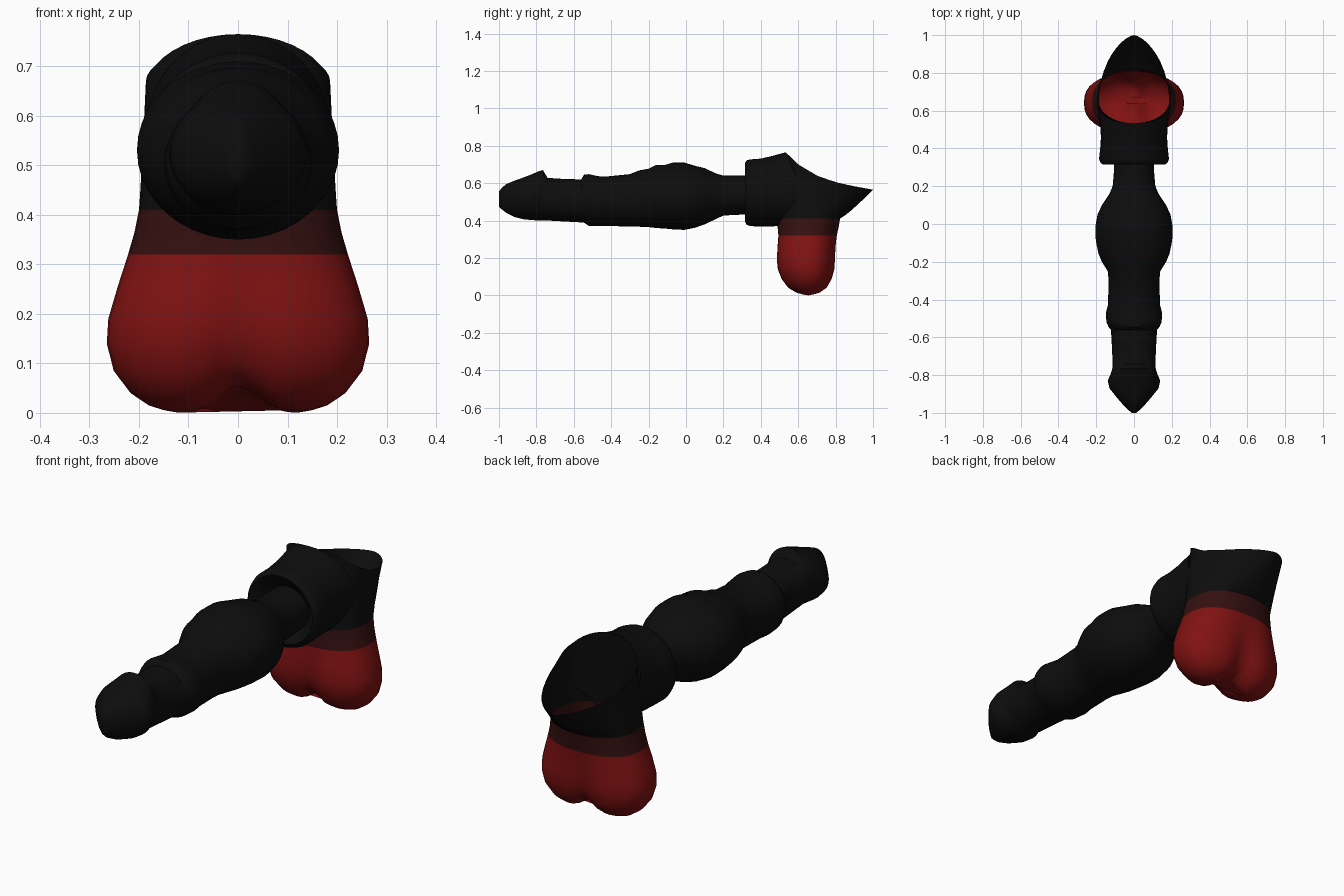
import bpy, bmesh, math

if "Cube" in bpy.data.objects:
    bpy.data.objects.remove(bpy.data.objects["Cube"])

N = 40  # points around each ring


def material(name, rgb):
    m = bpy.data.materials.new(name)
    m.diffuse_color = (*rgb, 1)
    m.use_nodes = True
    m.node_tree.nodes["Principled BSDF"].inputs["Base Color"].default_value = m.diffuse_color
    return m


BLACK = material("soft black", (0.004, 0.004, 0.004))
MAROON = material("dark maroon", (0.035, 0.005, 0.005))
RED = material("deep red", (0.22, 0.006, 0.006))


def spow(v, p):
    return math.copysign(abs(v) ** p, v)


def loft(name, rings, mats, cap_start=False, cap_end=False, rule=None):
    """Skin a list of closed rings into one smooth object."""
    bm = bmesh.new()
    rows = [[bm.verts.new(p) for p in ring] for ring in rings]
    for a, b in zip(rows, rows[1:]):
        for i in range(N):
            j = (i + 1) % N
            bm.faces.new((a[i], a[j], b[j], b[i]))
    if cap_start:
        bm.faces.new(rows[0])
    if cap_end:
        bm.faces.new(rows[-1])
    bmesh.ops.recalc_face_normals(bm, faces=bm.faces[:])
    for f in bm.faces:
        f.smooth = True
        if rule:
            f.material_index = rule(f.calc_center_median())
    me = bpy.data.meshes.new(name)
    bm.to_mesh(me)
    bm.free()
    for m in mats:
        me.materials.append(m)
    ob = bpy.data.objects.new(name, me)
    bpy.context.collection.objects.link(ob)
    bpy.context.view_layer.objects.active = ob
    ob.select_set(True)
    bpy.ops.object.shade_smooth_by_angle(angle=math.radians(50))
    ob.select_set(False)
    return ob


ANGLES = [2 * math.pi * i / N for i in range(N)]


def y_ring(y, w, lo, hi):
    """Ellipse facing along y, from height lo to hi."""
    c, h = (lo + hi) / 2, (hi - lo) / 2
    return [(w * math.cos(a), y, c + h * math.sin(a)) for a in ANGLES]


# Shaft: y, half width, bottom, top
shaft = [
    (-1.0, .012, .475, .555), (-.985, .03, .46, .575), (-.96, .055, .44, .595),
    (-.92, .09, .42, .612), (-.87, .13, .407, .63), (-.83, .139, .403, .645),
    (-.79, .122, .40, .662), (-.765, .115, .40, .67), (-.74, .113, .40, .628),
    (-.65, .117, .395, .622), (-.56, .122, .39, .62), (-.545, .135, .388, .645),
    (-.52, .146, .372, .648), (-.47, .149, .37, .637), (-.43, .138, .37, .635),
    (-.30, .134, .369, .648), (-.25, .139, .367, .668), (-.20, .17, .365, .677),
    (-.16, .187, .36, .697), (-.11, .198, .357, .698), (-.07, .204, .353, .71),
    (-.01, .204, .35, .71), (.05, .193, .362, .692), (.10, .17, .38, .68),
    (.16, .13, .408, .652), (.20, .113, .427, .64), (.27, .107, .43, .64),
    (.36, .107, .436, .64), (.50, .10, .44, .64),
]
loft("shaft", [y_ring(*r) for r in shaft], [BLACK], True, True)

# Collar: rolled front lip, then a tube running back to the open cup
collar = [
    (.37, .105, .44, .64), (.345, .125, .425, .67), (.322, .15, .41, .695),
    (.315, .165, .395, .708), (.325, .178, .377, .722), (.345, .185, .37, .727),
    (.40, .179, .368, .731), (.46, .175, .368, .745),
]
rings = [y_ring(*r) for r in collar]
rings.append([])
for a in ANGLES:
    s = math.sin(a)
    y = .533 + .085 * (1 - s) if s > 0 else .505 + .113 * (1 + s)
    rings[-1].append((.186 * math.cos(a), y, .568 + (.197 if s > 0 else .195) * s))
loft("collar", rings, [BLACK])


# Cup: open shell rising from the pouch to a sloping pointed rim
def rim_height(y):
    pts = [(.5, .79), (.533, .765), (.6, .70), (.7, .64), (.8, .605), (.9, .583), (1.0, .565)]
    for (y0, z0), (y1, z1) in zip(pts, pts[1:]):
        if y <= y1:
            return z0 + (z1 - z0) * (y - y0) / (y1 - y0)
    return pts[-1][1]


def pouch_ring(z, w, d, yc, cleft, lift):
    """Full oval pinched at the middle into two lobes."""
    out = []
    for a in ANGLES:
        x = w * math.sin(a)
        y = yc + d * spow(math.cos(a), .8) * (1 - cleft * math.exp(-(x / .06) ** 2))
        out.append((x, y, z + lift * math.exp(-(x / .055) ** 2)))
    return out


base = pouch_ring(.41, .2, .167, .657, 0, 0)
rim = []
for a in ANGLES:
    s, c = math.sin(a), math.cos(a)
    if c > 0:
        x, y = .186 * spow(s, 1.3), .65 + .35 * c
    else:
        x, y = .186 * s, .65 + .117 * c
    rim.append((x, y, rim_height(y)))
cup = []
for k in range(7):
    t = k / 6
    u = t ** 1.15
    cup.append([(p[0] + (q[0] - p[0]) * t, p[1] + (q[1] - p[1]) * t,
                 p[2] + (q[2] - p[2]) * u) for p, q in zip(base, rim)])
loft("cup", cup, [BLACK])

# Pouch: z, half width, half depth, centre y, cleft, lift
pouch = [
    (.41, .2, .167, .657, 0, 0), (.365, .209, .163, .653, 0, 0),
    (.32, .222, .161, .65, .03, 0), (.255, .243, .164, .644, .08, 0),
    (.19, .262, .165, .641, .13, 0), (.14, .265, .162, .642, .18, .005),
    (.085, .251, .145, .645, .22, .015), (.04, .217, .115, .649, .24, .033),
    (.015, .18, .078, .652, .2, .045), (.005, .148, .045, .653, .1, .05),
    (0, .12, .015, .653, 0, .054),
]
loft("pouch", [pouch_ring(*r) for r in pouch], [RED, MAROON], False, True,
     rule=lambda c: 1 if c.z > .32 else 0)
